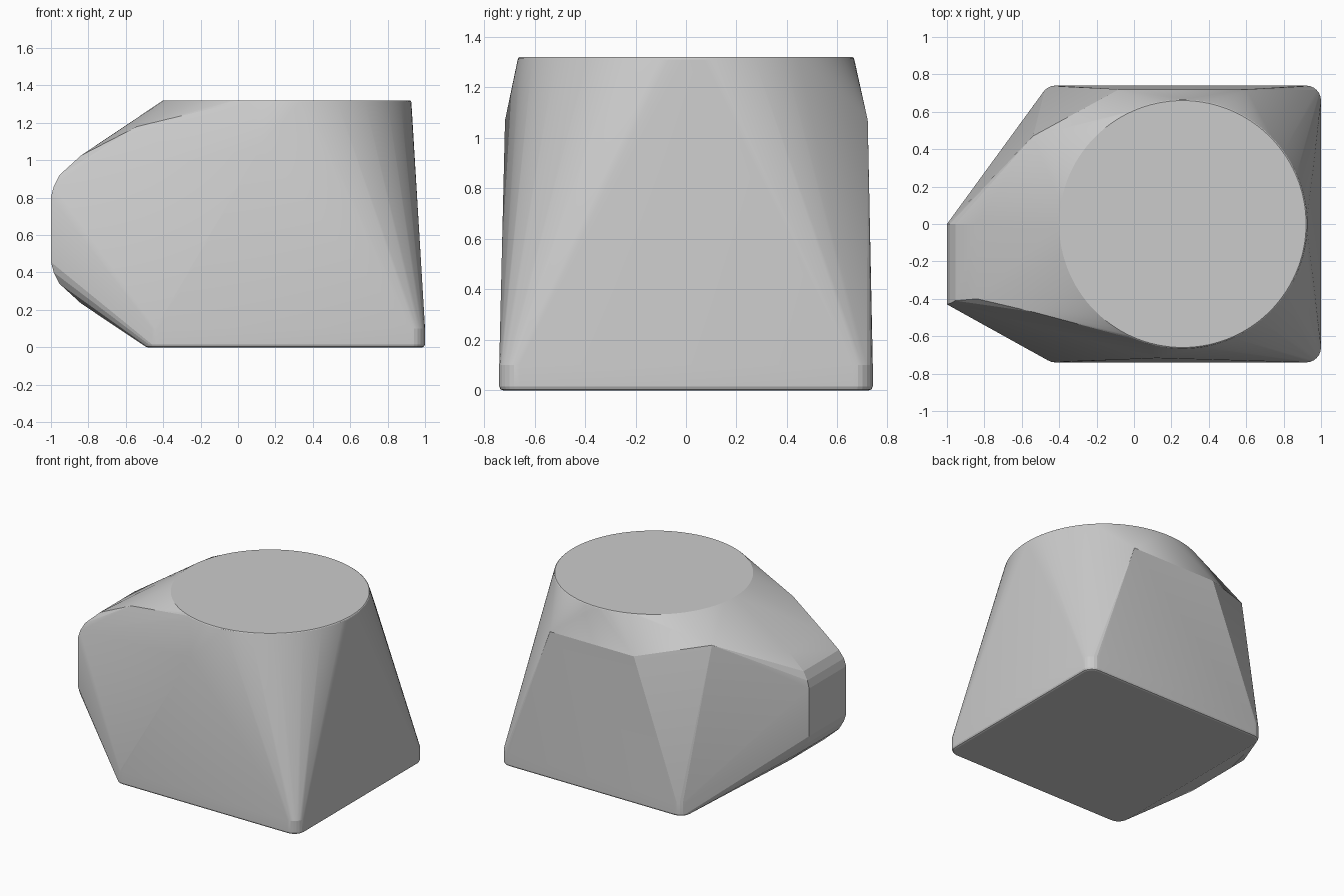
import bpy, bmesh
from math import sin, cos, pi, radians

cube = bpy.data.objects.get("Cube")
if cube:
    bpy.data.objects.remove(cube)


def arc(cx, cy, r, z, start, sweep, steps):
    """Points along a horizontal arc."""
    return [(cx + r * cos(start + sweep * i / steps),
             cy + r * sin(start + sweep * i / steps), z) for i in range(steps + 1)]


def rounded_rect(x0, x1, y, r, z, inset=0):
    """Outline of a rectangle with rounded corners, shrunk by inset."""
    corners = [(x1 - r, y - r), (x0 + r, y - r), (x0 + r, r - y), (x1 - r, r - y)]
    return [p for i, (cx, cy) in enumerate(corners)
            for p in arc(cx, cy, r - inset, z, i * pi / 2, pi / 2, 6)]


points = []

# Base slab with rounded corners and a softened bottom edge
for z, inset in [(0, 0.015), (0.004, 0.005), (0.015, 0), (0.1, 0)]:
    points += rounded_rect(-0.5, 1, 0.74, 0.08, z, inset)

# Round flat top with a thin softened rim
for r, z in [(0.667, 1.31), (0.665, 1.316), (0.66, 1.32)]:
    points += arc(0.26, 0, r, z, 0, 2 * pi, 120)[:-1]

# Side shoulders below the rim
points += [(-0.54, s * 0.47, 1.18) for s in (-1, 1)]
points += [(-0.08, 0.72, 1.07), (0.6, 0.72, 1.07), (0.12, -0.717, 1.07)]

# Off-centre nose, mirrored about its mid height
for x, half, front in [(-1, 0.175, -0.43), (-0.985, 0.23, -0.425),
                       (-0.955, 0.29, -0.41), (-0.84, 0.395, -0.40)]:
    points += [(x, y, 0.63 + s * half) for y in (front, 0) for s in (-1, 1)]

# Wrap all profiles in one convex skin
bm = bmesh.new()
for p in points:
    bm.verts.new(p)
result = bmesh.ops.convex_hull(bm, input=bm.verts[:])
loose = {g for g in result["geom_interior"] + result["geom_unused"]
         if isinstance(g, bmesh.types.BMVert)}
bmesh.ops.delete(bm, geom=list(loose), context="VERTS")
bmesh.ops.dissolve_limit(bm, angle_limit=radians(0.3), verts=bm.verts[:], edges=bm.edges[:])
bmesh.ops.recalc_face_normals(bm, faces=bm.faces[:])

mesh = bpy.data.meshes.new("faceted_block")
bm.to_mesh(mesh)
bm.free()
block = bpy.data.objects.new("faceted_block", mesh)
bpy.context.collection.objects.link(block)

# Plain grey surface
grey = bpy.data.materials.new("plain_grey")
grey.use_nodes = True
colour = (0.6, 0.6, 0.6, 1)
grey.diffuse_color = colour
grey.node_tree.nodes["Principled BSDF"].inputs["Base Color"].default_value = colour
mesh.materials.append(grey)

bpy.ops.object.select_all(action="DESELECT")
block.select_set(True)
bpy.context.view_layer.objects.active = block
bpy.ops.object.shade_smooth_by_angle(angle=radians(10))
